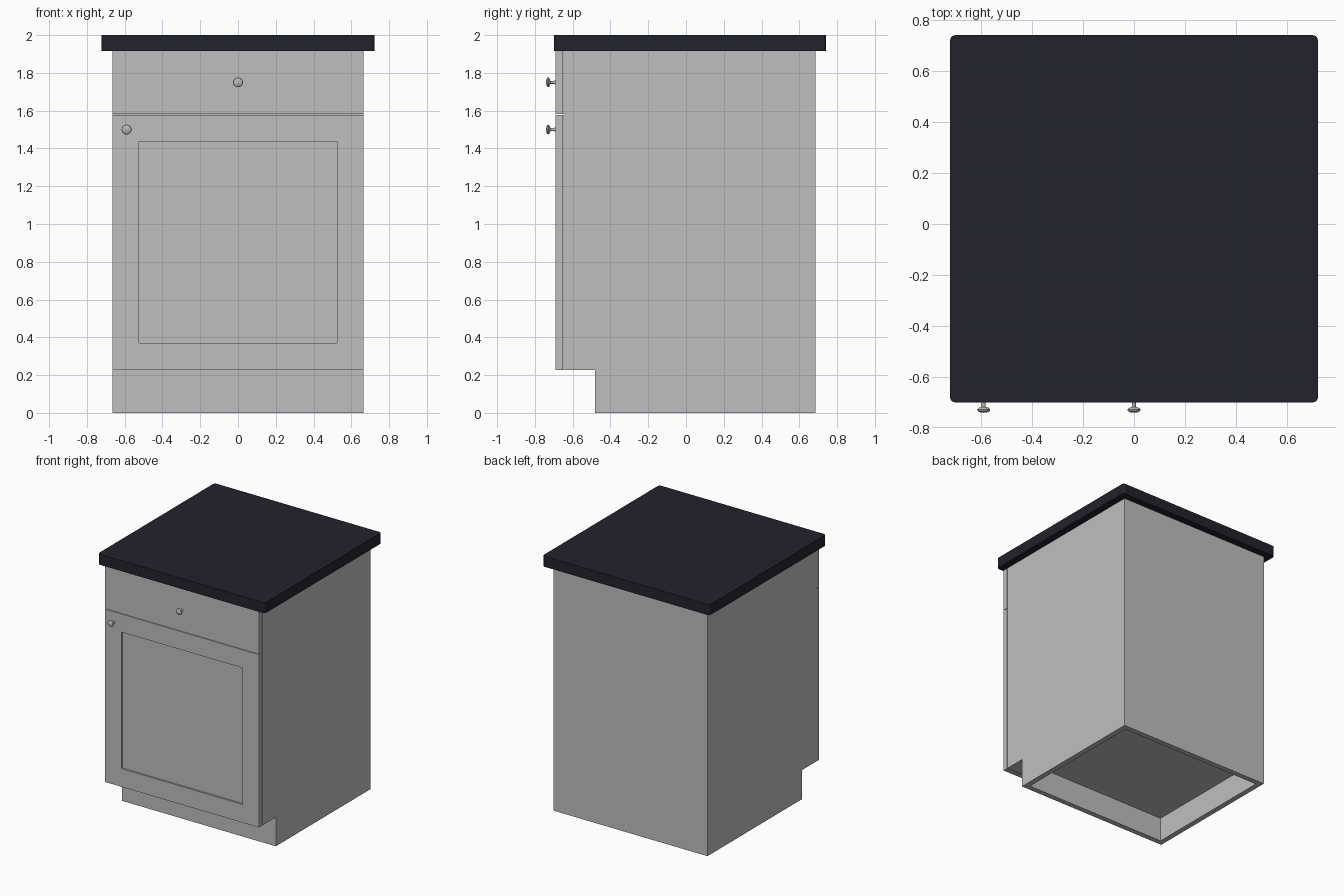
import bpy, bmesh, math
from mathutils import Matrix, Vector

cube = bpy.data.objects.get("Cube")
if cube:
    bpy.data.objects.remove(cube, do_unlink=True)


def material(name, rgb, metallic=0.0):
    m = bpy.data.materials.new(name)
    m.use_nodes = True
    m.diffuse_color = (*rgb, 1)
    m.node_tree.nodes["Principled BSDF"].inputs["Base Color"].default_value = (*rgb, 1)
    return m


GREY = material("cabinet grey", (0.52, 0.52, 0.52))
DARK = material("countertop dark", (0.016, 0.016, 0.026))
METAL = material("knob metal", (0.50, 0.50, 0.49))


def finish(name, bm, mat):
    bmesh.ops.recalc_face_normals(bm, faces=bm.faces)
    mesh = bpy.data.meshes.new(name)
    bm.to_mesh(mesh)
    bm.free()
    mesh.materials.append(mat)
    obj = bpy.data.objects.new(name, mesh)
    bpy.context.collection.objects.link(obj)
    return obj


def box(low, high):
    bm = bmesh.new()
    low, high = Vector(low), Vector(high)
    bmesh.ops.create_cube(bm, size=1, matrix=Matrix.Translation((low + high) / 2)
                          @ Matrix.Diagonal((*(high - low), 1)))
    return bm


def face_toward(bm, axis):
    """Outermost face along the given direction."""
    axis = Vector(axis)
    bm.normal_update()
    faces = [f for f in bm.faces if f.normal.dot(axis) > 0.99]
    return max(faces, key=lambda f: f.calc_center_median().dot(axis))


def recess(bm, face, border, depth):
    """Inset a face by a border and sink the middle."""
    inward = -face.normal.copy()
    bmesh.ops.inset_region(bm, faces=[face], thickness=border, use_even_offset=True)
    top = bmesh.ops.extrude_discrete_faces(bm, faces=[face])["faces"][0]
    bmesh.ops.translate(bm, verts=top.verts, vec=inward * depth)


HALF = 0.665            # half width of the cabinet
TOE_Z = 0.227           # height of the toe kick
TOP_Z = 1.917           # underside of the countertop
FRONT, BACK = -0.648, 0.685
FACE = -0.692           # outer plane of door and drawer
GAP_Z = 1.58

# Carcass: side profile with toe kick, open plinth underneath
profile = [(-0.483, 0), (BACK, 0), (BACK, TOP_Z), (FRONT, TOP_Z), (FRONT, TOE_Z), (-0.483, TOE_Z)]
bm = bmesh.new()
side = bm.faces.new([bm.verts.new((-HALF, y, z)) for y, z in profile])
extruded = bmesh.ops.extrude_face_region(bm, geom=[side])["geom"]
bmesh.ops.translate(bm, vec=(2 * HALF, 0, 0),
                    verts=[v for v in extruded if isinstance(v, bmesh.types.BMVert)])
bmesh.ops.recalc_face_normals(bm, faces=bm.faces)
recess(bm, face_toward(bm, (0, 0, -1)), 0.042, 0.19)
finish("cabinet_carcass", bm, GREY)

# Door with a sunken centre panel
bm = box((-HALF, FACE, TOE_Z), (HALF, FRONT - 0.003, GAP_Z - 0.002))
recess(bm, face_toward(bm, (0, -1, 0)), 0.142, 0.014)
finish("cabinet_door", bm, GREY)

# Plain drawer front
bm = box((-HALF, FACE, GAP_Z + 0.002), (HALF, FRONT - 0.003, TOP_Z))
finish("drawer_front", bm, GREY)

# Countertop with rounded vertical corners
bm = box((-0.722, -0.70, TOP_Z), (0.722, 0.741, 2))
upright = [e for e in bm.edges if abs(e.verts[0].co.z - e.verts[1].co.z) > 0.01]
bmesh.ops.bevel(bm, geom=upright, offset=0.02, segments=5, profile=0.5, affect="EDGES")
finish("countertop", bm, DARK)

# Knobs: radius and distance from the face, turned around the y axis
KNOB = [(0.011, 0), (0.008, 0.008), (0.008, 0.026), (0.020, 0.030), (0.026, 0.036),
        (0.024, 0.042), (0.015, 0.047), (0, 0.049)]


def knob(name, x, z):
    bm = bmesh.new()
    verts = [bm.verts.new((x + r, FACE - d, z)) for r, d in KNOB]
    edges = [bm.edges.new(pair) for pair in zip(verts, verts[1:])]
    bmesh.ops.spin(bm, geom=verts + edges, cent=(x, FACE, z), axis=(0, 1, 0),
                   angle=math.tau, steps=24)
    bmesh.ops.remove_doubles(bm, verts=bm.verts, dist=0.0001)
    obj = finish(name, bm, METAL)
    bpy.ops.object.select_all(action="DESELECT")
    obj.select_set(True)
    bpy.context.view_layer.objects.active = obj
    bpy.ops.object.shade_smooth_by_angle(angle=math.radians(40))


knob("drawer_knob", 0, 1.75)
knob("door_knob", -0.59, 1.50)
